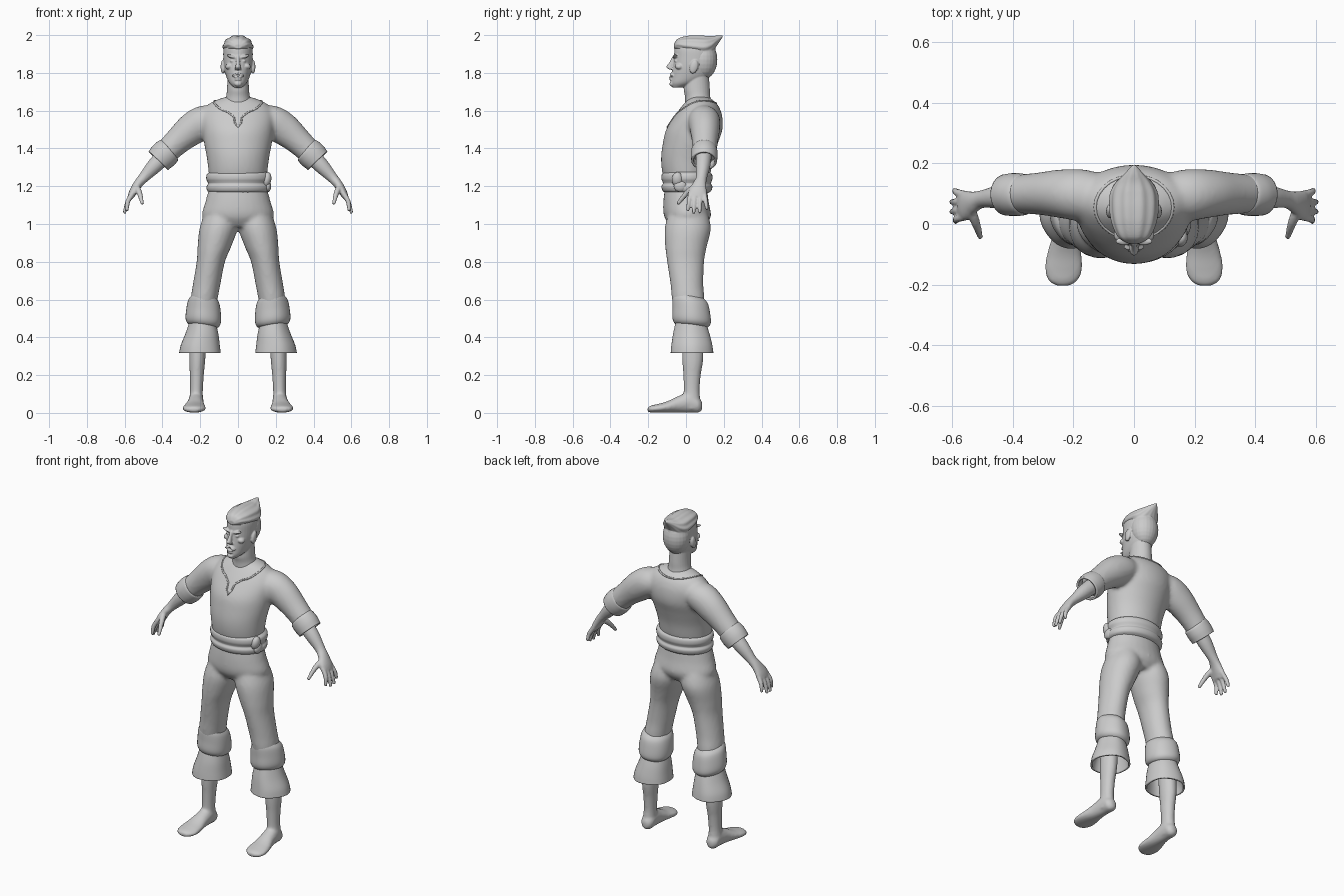
import bpy, bmesh, math
from mathutils import Vector, Matrix

X, Y, Z = Vector((1, 0, 0)), Vector((0, 1, 0)), Vector((0, 0, 1))


def smooth_keys(keys, steps=5):
    """Catmull-Rom through the key rings (x, y, z, half width, half depth)."""
    k = [keys[0]] + list(keys) + [keys[-1]]
    out = []
    for i in range(1, len(k) - 2):
        for s in range(steps):
            t = s / steps
            out.append([0.5 * (2 * b + (c - a) * t + (2 * a - 5 * b + 4 * c - d) * t * t
                               + (3 * b - a - 3 * c + d) * t ** 3)
                        for a, b, c, d in zip(*k[i - 1:i + 3])])
    return out + [list(keys[-1])]


def tube(bm, keys, normal=None, ref=Y, n=28, cap=True, ripple=0, waves=10):
    """Loft elliptical rings; normal fixes the ring plane, else it follows the path."""
    ks = smooth_keys(keys)
    rings = []
    for i, (x, y, z, a, b) in enumerate(ks):
        p, q = ks[max(i - 1, 0)], ks[min(i + 1, len(ks) - 1)]
        t = normal or (Vector(q[:3]) - Vector(p[:3])).normalized()
        v = (ref - t * t.dot(ref)).normalized()
        u = v.cross(t)
        ring = []
        for j in range(n):
            w = 2 * math.pi * j / n
            r = 1 + ripple * math.cos(waves * w)
            ring.append(bm.verts.new(Vector((x, y, z)) + u * a * r * math.cos(w) + v * b * r * math.sin(w)))
        rings.append(ring)
    for r, s in zip(rings, rings[1:]):
        for j in range(n):
            bm.faces.new((r[j], r[(j + 1) % n], s[(j + 1) % n], s[j]))
    if cap:
        bm.faces.new(rings[0])
        bm.faces.new(rings[-1])


def ball(bm, loc, size, tilt=0, axis='Y'):
    m = Matrix.Translation(loc) @ Matrix.Rotation(tilt, 4, axis) @ Matrix.Diagonal((*size, 1))
    bmesh.ops.create_uvsphere(bm, u_segments=24, v_segments=14, radius=1, matrix=m)


def finish(bm, name, mirror=False, voxel=0, relax=3, wall=0):
    bmesh.ops.recalc_face_normals(bm, faces=bm.faces[:])
    for f in bm.faces:
        f.smooth = True
    me = bpy.data.meshes.new(name)
    bm.to_mesh(me)
    bm.free()
    ob = bpy.data.objects.new(name, me)
    bpy.context.collection.objects.link(ob)
    if mirror:
        ob.modifiers.new("mirror", 'MIRROR').use_mirror_merge = False
    if voxel:
        r = ob.modifiers.new("blend", 'REMESH')
        r.mode, r.voxel_size, r.use_smooth_shade = 'VOXEL', voxel, True
        s = ob.modifiers.new("relax", 'SMOOTH')
        s.factor, s.iterations = 0.5, relax
    if wall:
        s = ob.modifiers.new("wall", 'SOLIDIFY')
        s.thickness, s.offset = wall, -1
    return ob


# shirt: torso blended with sleeves
bm = bmesh.new()
torso = [(1.20, .145, -.10, .11), (1.27, .155, -.125, .13), (1.35, .165, -.132, .145),
         (1.43, .18, -.122, .17), (1.50, .19, -.105, .193), (1.57, .195, -.062, .192),
         (1.62, .17, -.025, .175), (1.65, .13, 0, .15), (1.672, .07, .02, .12)]
tube(bm, [(0, (f + b) / 2, z, w, (b - f) / 2) for z, w, f, b in torso], Z, n=40)
tube(bm, [(.08, .09, 1.56, .06, .07), (.17, .095, 1.545, .085, .085), (.24, .1, 1.505, .087, .08),
          (.32, .1, 1.438, .072, .069), (.40, .098, 1.36, .063, .062)])
shirt = finish(bm, "shirt", mirror=True, voxel=.011, relax=6)

# rolled sleeve cuffs
bm = bmesh.new()
tube(bm, [(.36, .097, 1.395, .064, .064), (.368, .097, 1.388, .073, .069), (.395, .097, 1.363, .076, .071),
          (.422, .096, 1.335, .071, .068)], cap=False)
finish(bm, "sleeve_cuffs", mirror=True, wall=.012)

# neckline hem with front slit, dropped onto the shirt
bpy.context.view_layer.update()
ev = shirt.evaluated_get(bpy.context.evaluated_depsgraph_get())
path = [(0, -.098), (.016, -.085), (.022, -.062)]
for i in range(2, 15):
    w = math.pi * i / 14
    path.append((.128 * math.sin(w), .055 - .105 * math.cos(w)))
path += [(-x, y) for x, y in path[-2:0:-1]]
pts = []
for x, y in path:
    hit, loc, nor, _ = ev.ray_cast(Vector((x, y, 3)), -Z)
    if hit:
        pts.append(loc)
cu = bpy.data.curves.new("neckline", 'CURVE')
cu.dimensions, cu.bevel_depth, cu.bevel_resolution = '3D', .005, 2
sp = cu.splines.new('POLY')
sp.points.add(len(pts) - 1)
for p, c in zip(sp.points, pts):
    p.co = (*c, 1)
sp.use_cyclic_u = True
bpy.context.collection.objects.link(bpy.data.objects.new("neckline", cu))

# forearms and hands with spread fingers
bm = bmesh.new()
tube(bm, [(.37, .096, 1.38, .045, .042), (.44, .09, 1.31, .041, .039), (.50, .082, 1.245, .028, .029),
          (.53, .072, 1.21, .024, .036), (.555, .062, 1.17, .021, .049), (.57, .06, 1.14, .016, .046)])
for y0, x1, y1, z1 in ((.025, .588, .008, 1.068), (.048, .602, .04, 1.056),
                       (.073, .602, .073, 1.058), (.096, .592, .112, 1.075)):
    tube(bm, [(.555, y0, 1.165, .014, .014), (.583, (y0 + y1) / 2, 1.12, .013, .012), (x1, y1, z1, .009, .009)], n=12)
tube(bm, [(.54, .05, 1.20, .016, .018), (.522, .005, 1.165, .015, .015), (.506, -.045, 1.105, .009, .009)],
     ref=X, n=12)
finish(bm, "arms_and_hands", mirror=True, voxel=.006, relax=2)

# waist sash with folds and a side knot
bm = bmesh.new()
sash = [(1.163, .145, .11), (1.175, .165, .128), (1.197, .17, .135), (1.213, .162, .128), (1.222, .164, .129),
        (1.24, .171, .135), (1.262, .168, .133), (1.276, .152, .12)]
tube(bm, [(.003, .005, z, w, d) for z, w, d in sash], Z, n=40)
ball(bm, (.152, -.045, 1.235), (.024, .03, .04), .2)
ball(bm, (.158, -.03, 1.20), (.018, .035, .03))
finish(bm, "sash")

# trousers: pelvis blended with legs
bm = bmesh.new()
tube(bm, [(0, 0, 1.22, .145, .108), (0, 0, 1.12, .172, .12), (0, .008, 1.04, .19, .124), (0, .01, .985, .14, .09)], Z)
tube(bm, [(.085, .01, 1.07, .085, .10), (.102, .01, .98, .101, .122), (.125, 0, .88, .089, .11),
          (.144, -.002, .8, .075, .098), (.166, .005, .68, .073, .087), (.179, .012, .6, .071, .086),
          (.185, .02, .5, .065, .075)], Z)
finish(bm, "trousers", mirror=True, voxel=.011, relax=4)

# gathered knee puffs
bm = bmesh.new()
tube(bm, [(.179, .012, .615, .066, .082), (.18, .022, .588, .083, .095), (.181, .028, .54, .092, .1),
          (.183, .03, .49, .094, .102), (.184, .028, .465, .083, .09), (.184, .026, .455, .06, .07)],
     Vector((-.12, .12, 1)).normalized(), n=36, ripple=.012, waves=5)
finish(bm, "knee_puffs", mirror=True)

# flared trouser ends
bm = bmesh.new()
tube(bm, [(.187, .025, .48, .07, .08), (.19, .028, .42, .087, .096), (.198, .031, .36, .103, .108),
          (.2, .032, .318, .11, .113)], Z, n=36, cap=False, ripple=.015, waves=5)
finish(bm, "trouser_flares", mirror=True, wall=.01)

# shins and feet
bm = bmesh.new()
tube(bm, [(.205, .035, .5, .045, .055), (.215, .036, .3, .043, .056), (.218, .032, .2, .037, .046),
          (.22, .03, .12, .034, .042), (.222, .03, .06, .037, .046), (.222, .03, .02, .036, .045)], Z)
tube(bm, [(.22, .086, .036, .015, .02), (.221, .065, .042, .036, .041), (.222, .02, .056, .04, .055),
          (.225, -.04, .045, .045, .044), (.23, -.1, .031, .057, .03), (.232, -.15, .024, .062, .023),
          (.234, -.187, .02, .048, .018), (.234, -.204, .018, .02, .01)], -Y, ref=Z)
finish(bm, "legs_and_feet", mirror=True, voxel=.008)

# head: neck, skull and facial features
bm = bmesh.new()
tube(bm, [(0, .07, 1.60, .085, .075), (0, .062, 1.67, .064, .067), (0, .057, 1.72, .058, .069),
          (0, .06, 1.80, .055, .06)], Z)
skull = [(1.722, .02, -.07, -.02), (1.745, .045, -.08, .06), (1.78, .062, -.077, .125), (1.83, .074, -.07, .15),
         (1.88, .078, -.064, .16), (1.93, .076, -.06, .155), (1.965, .06, -.045, .135), (1.985, .03, 0, .1)]
tube(bm, [(0, (f + b) / 2, z, w, (b - f) / 2) for z, w, f, b in skull], Z, n=36)
tube(bm, [(0, -.06, 1.89, .009, .01), (0, -.075, 1.855, .01, .014), (0, -.086, 1.832, .014, .019),
          (0, -.074, 1.817, .018, .014)], Z, n=16)
for s in (-1, 1):
    ball(bm, (s * .032, -.057, 1.886), (.03, .013, .008), -s * .25)          # brow
    ball(bm, (s * .029, -.051, 1.863), (.014, .011, .008))                    # eye
    ball(bm, (s * .046, -.036, 1.835), (.022, .022, .016), s * .3)            # cheek
    ball(bm, (s * .016, -.076, 1.792), (.02, .011, .006), s * .45)            # moustache
    ball(bm, (s * .08, .042, 1.832), (.012, .022, .037), -.25, 'X')           # ear
ball(bm, (0, -.079, 1.778), (.021, .011, .006))
ball(bm, (0, -.078, 1.765), (.018, .010, .006))
ball(bm, (0, -.074, 1.742), (.02, .014, .014))
finish(bm, "head", voxel=.004, relax=2)

# swept-back hair with a pointed tip
bm = bmesh.new()
tube(bm, [(0, -.064, 1.94, .02, .012), (0, -.045, 1.95, .05, .03), (0, 0, 1.945, .071, .05),
          (0, .05, 1.94, .079, .059), (0, .1, 1.936, .077, .061), (0, .135, 1.947, .06, .048),
          (0, .165, 1.972, .032, .026), (0, .195, 1.995, .005, .004)], Y, ref=Z, n=80, ripple=.035)
ball(bm, (0, .09, 1.87), (.079, .076, .105))
finish(bm, "hair", voxel=.004, relax=2)
